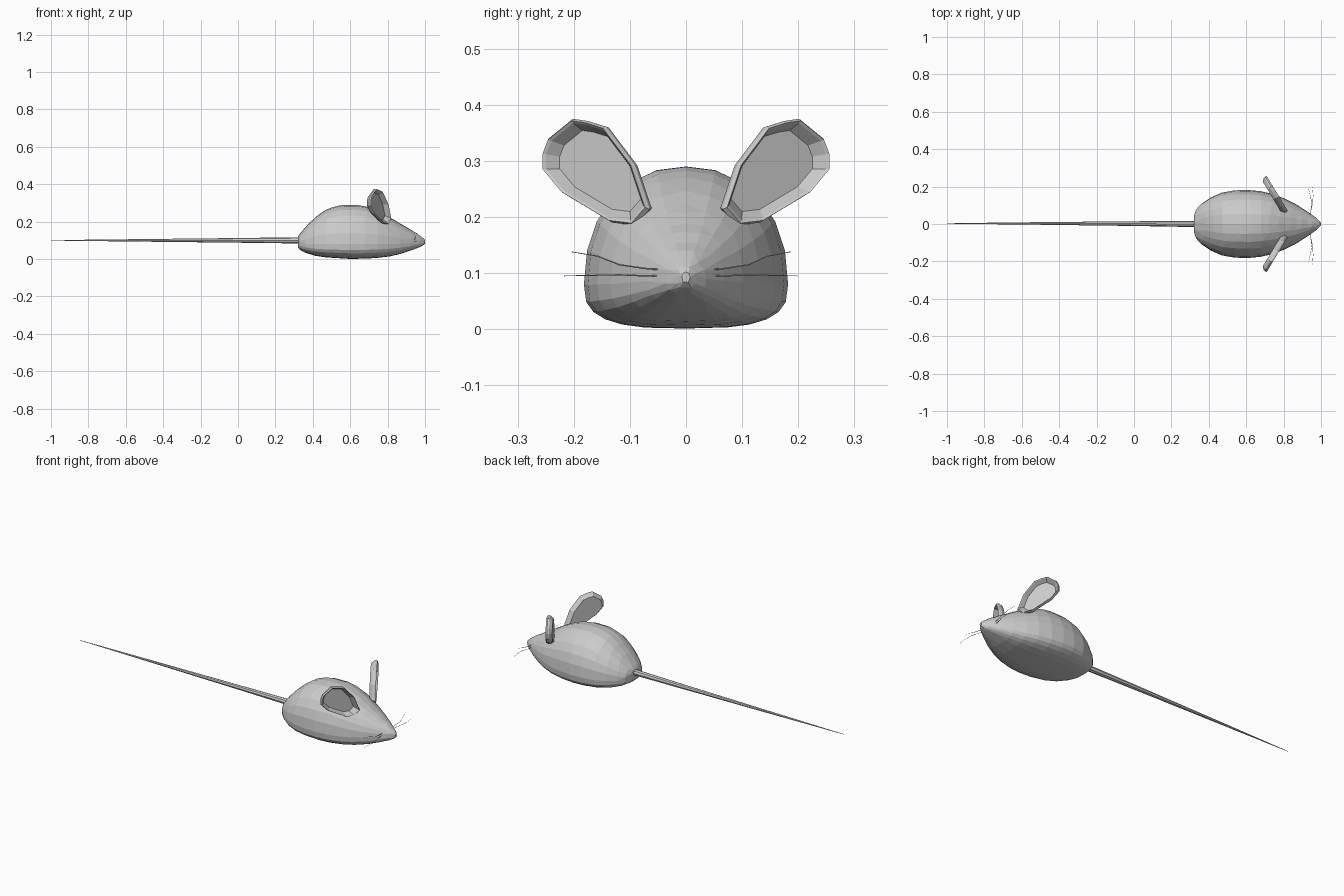
import bpy, bmesh, math
from mathutils import Vector

if "Cube" in bpy.data.objects:
    bpy.data.objects.remove(bpy.data.objects["Cube"])


def make_object(name, bm):
    bmesh.ops.recalc_face_normals(bm, faces=bm.faces)
    mesh = bpy.data.meshes.new(name)
    bm.to_mesh(mesh)
    bm.free()
    ob = bpy.data.objects.new(name, mesh)
    bpy.context.collection.objects.link(ob)
    return ob


def bridge(bm, rings, cap_start=True, cap_end=True):
    loops = [[bm.verts.new(p) for p in r] for r in rings]
    n = len(loops[0])
    for a, b in zip(loops, loops[1:]):
        for i in range(n):
            j = (i + 1) % n
            bm.faces.new((a[i], a[j], b[j], b[i]))
    if cap_start:
        bm.faces.new(loops[0])
    if cap_end:
        bm.faces.new(loops[-1])


def mirror_y(ob):
    mod = ob.modifiers.new("mirror", 'MIRROR')
    mod.use_axis = (False, True, False)
    mod.use_mirror_merge = False


def power(v, p):
    return math.copysign(abs(v) ** p, v)


# Body: domed sections along x (x, half width, bottom z, widest z, top z)
stations = [
    (0.320, 0.045, 0.060, 0.090, 0.120),
    (0.332, 0.078, 0.048, 0.086, 0.138),
    (0.360, 0.108, 0.034, 0.082, 0.170),
    (0.410, 0.142, 0.018, 0.080, 0.220),
    (0.470, 0.168, 0.009, 0.080, 0.264),
    (0.540, 0.180, 0.004, 0.080, 0.286),
    (0.610, 0.182, 0.001, 0.080, 0.290),
    (0.680, 0.175, 0.002, 0.080, 0.282),
    (0.750, 0.158, 0.007, 0.080, 0.256),
    (0.810, 0.134, 0.014, 0.081, 0.223),
    (0.870, 0.103, 0.028, 0.083, 0.188),
    (0.925, 0.068, 0.046, 0.086, 0.155),
    (0.970, 0.036, 0.063, 0.090, 0.128),
    (0.990, 0.018, 0.073, 0.092, 0.113),
    (1.000, 0.007, 0.083, 0.094, 0.102),
]


def section(x, w, zb, zc, zt, n=24):
    ring = []
    for i in range(n):
        t = 2 * math.pi * i / n
        s, c = math.sin(t), math.cos(t)
        p = 0.92 if s >= 0 else 0.68
        h = zt - zc if s >= 0 else zc - zb
        ring.append((x, w * power(c, p), zc + h * power(s, p)))
    return ring


dense = []
for a, b in zip(stations, stations[1:]):
    dense.append(a)
    if b[0] - a[0] > 0.04:
        dense.append(tuple((u + v) / 2 + (0.002 if k == 4 else 0)
                           for k, (u, v) in enumerate(zip(a, b))))
dense.append(stations[-1])
bm = bmesh.new()
bridge(bm, [section(*s) for s in dense])
body = make_object("body", bm)
dec = body.modifiers.new("facets", 'DECIMATE')
dec.ratio = 0.5

# Tail: long thin cone tapering to a point
bm = bmesh.new()
tail = [(0.36, 0.017, 0.000), (0.0, 0.0125, 0.002), (-0.5, 0.007, 0.003), (-1.0, 0.0012, 0.003)]
bridge(bm, [[(x, y + r * math.cos(math.pi * k / 4), 0.1 + r * math.sin(math.pi * k / 4))
             for k in range(8)] for x, r, y in tail])
make_object("tail", bm)

# Ears: cupped petals facing forward and outward
outline = [(0.070, 0.214), (0.096, 0.292), (0.148, 0.361), (0.180, 0.371), (0.207, 0.375),
           (0.250, 0.340), (0.260, 0.314), (0.260, 0.285), (0.225, 0.243), (0.137, 0.190),
           (0.095, 0.185)]
normal = Vector((0.84, 0.54, 0.0))
rim = [Vector((0.818 - 0.60 * (y - 0.08), y, z)) for y, z in outline]
mid = sum(rim, Vector()) / len(rim)


def ear_ring(scale, depth):
    return [mid + (p - mid) * scale - normal * depth for p in rim]


bm = bmesh.new()
bridge(bm, [ear_ring(0.82, 0.036), ear_ring(0.98, 0.020), ear_ring(1.0, 0.010),
            ear_ring(0.96, 0.002), ear_ring(0.91, 0.006), ear_ring(0.76, 0.027)])
mirror_y(make_object("ears", bm))

# Whiskers: two thin bent hairs on each cheek
def whisker(name, points, radius=0.0016):
    curve = bpy.data.curves.new(name, 'CURVE')
    curve.dimensions = '3D'
    curve.bevel_depth = radius
    curve.bevel_resolution = 0
    curve.use_fill_caps = True
    for side, reach in ((1, 0.95), (-1, 1.06)):
        sp = curve.splines.new('POLY')
        sp.points.add(len(points) - 1)
        for k, (q, (x, y, z)) in enumerate(zip(sp.points, points)):
            q.co = (x, side * (0.04 + (y - 0.04) * reach), z, 1)
            q.radius = 1 - 0.6 * k / (len(points) - 1)
    ob = bpy.data.objects.new(name, curve)
    bpy.context.collection.objects.link(ob)


whisker("upper_whiskers", [(0.945, 0.040, 0.106), (0.945, 0.068, 0.108), (0.950, 0.115, 0.115),
                           (0.944, 0.150, 0.130), (0.934, 0.195, 0.138)])
whisker("lower_whiskers", [(0.945, 0.040, 0.095), (0.944, 0.068, 0.095), (0.955, 0.115, 0.097),
                           (0.958, 0.160, 0.096), (0.953, 0.207, 0.095)])
